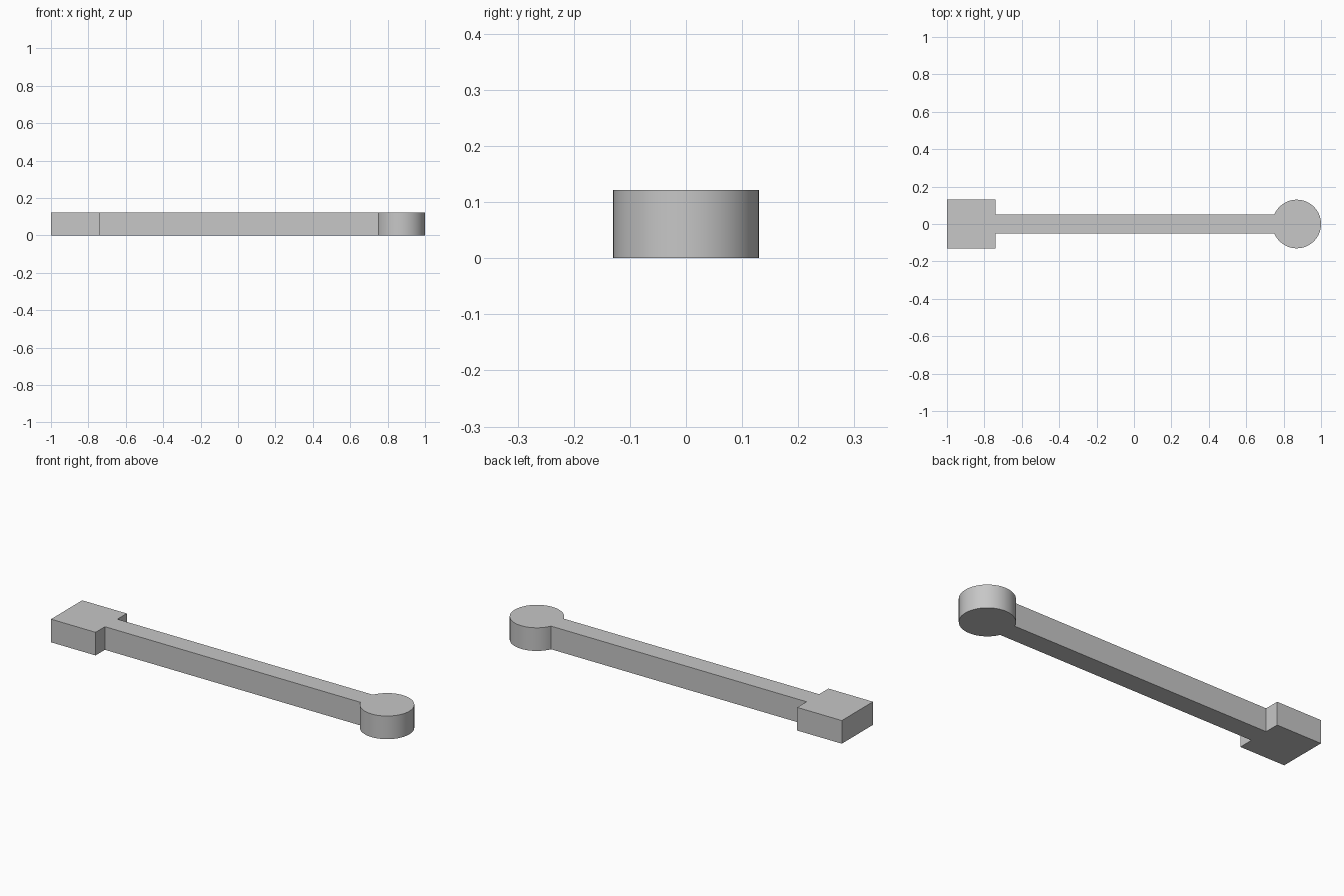
import bpy, bmesh, math

cube = bpy.data.objects.get("Cube")
if cube:
    bpy.data.objects.remove(cube, do_unlink=True)

HEIGHT = 0.122
HALF_BAR = 0.052
HEAD_X, RADIUS = 0.87, 0.13
BLOCK_END = -0.74
SEGMENTS = 64

# Plain grey material
grey = bpy.data.materials.new("light_grey")
grey.use_nodes = True
colour = (0.57, 0.57, 0.57, 1)
grey.diffuse_color = colour
grey.node_tree.nodes["Principled BSDF"].inputs["Base Color"].default_value = colour

# Outline: square block, narrow bar, then round head from lower to upper junction
outline = [(BLOCK_END, HALF_BAR), (BLOCK_END, RADIUS), (-1, RADIUS),
           (-1, -RADIUS), (BLOCK_END, -RADIUS), (BLOCK_END, -HALF_BAR)]
start = math.pi - math.asin(HALF_BAR / RADIUS)
for i in range(SEGMENTS + 1):
    a = -start + 2 * start * i / SEGMENTS
    outline.append((HEAD_X + RADIUS * math.cos(a), RADIUS * math.sin(a)))

# Extrude the outline into one solid lever
bm = bmesh.new()
base = bm.faces.new([bm.verts.new((x, y, 0)) for x, y in outline])
top = bmesh.ops.extrude_face_region(bm, geom=[base], use_keep_orig=True)
bmesh.ops.translate(bm, vec=(0, 0, HEIGHT),
                    verts=[v for v in top["geom"] if isinstance(v, bmesh.types.BMVert)])
bmesh.ops.recalc_face_normals(bm, faces=bm.faces)
mesh = bpy.data.meshes.new("lever_arm")
bm.to_mesh(mesh)
bm.free()
mesh.materials.append(grey)
lever = bpy.data.objects.new("lever_arm", mesh)
bpy.context.collection.objects.link(lever)

# Smooth round head with crisp corners
bpy.ops.object.select_all(action="DESELECT")
lever.select_set(True)
bpy.context.view_layer.objects.active = lever
bpy.ops.object.shade_smooth_by_angle(angle=math.radians(30))
